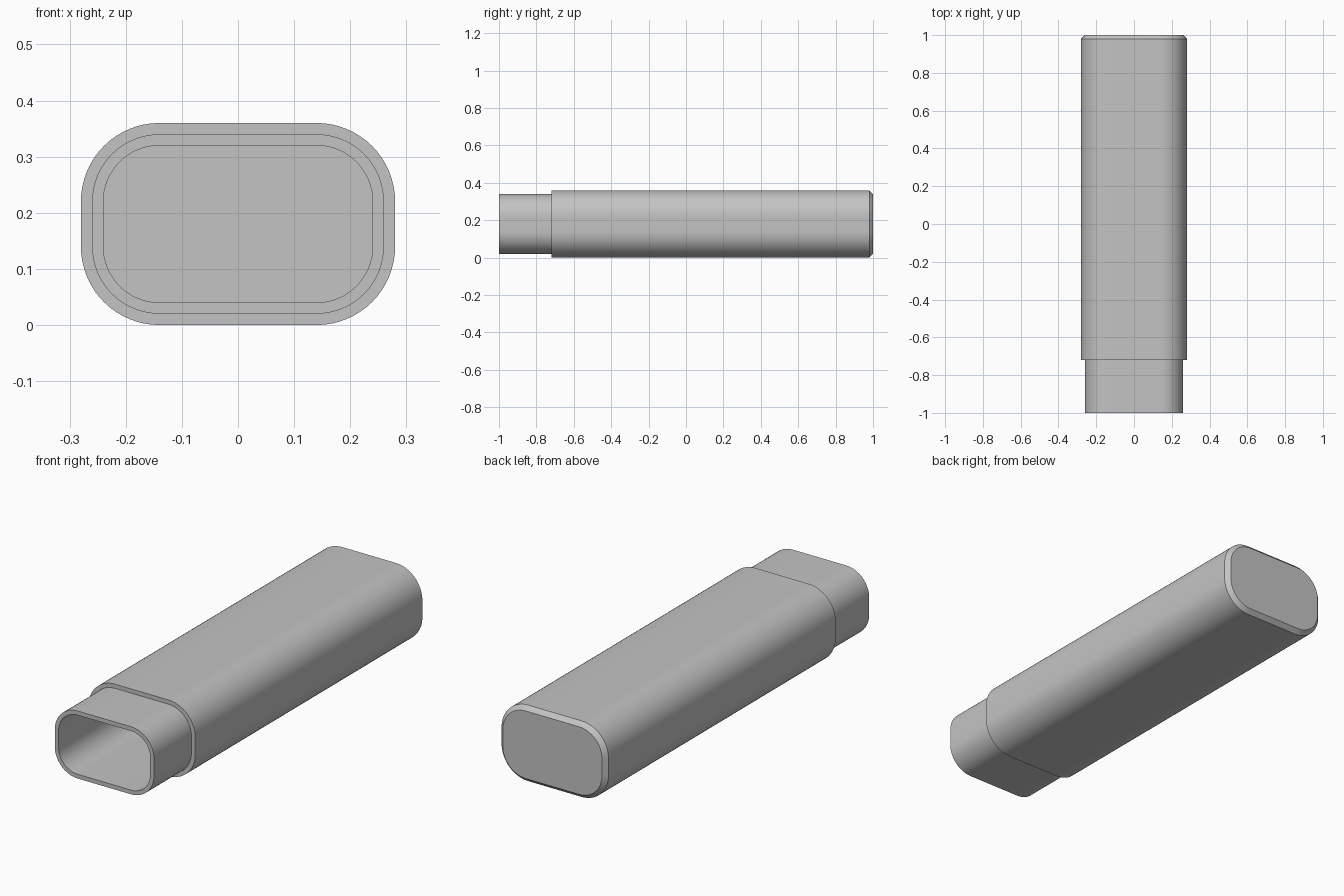
import bpy
import bmesh
from math import cos, sin, pi, radians

# Remove the default cube
cube = bpy.data.objects.get("Cube")
if cube:
    bpy.data.objects.remove(cube, do_unlink=True)

CORNER_X, CORNER_Z = 0.14, 0.04   # shared centres of the rounded corners
MID_Z = 0.18
ARC_STEPS = 16

grey = bpy.data.materials.new("plain grey")
grey.use_nodes = True
colour = (0.55, 0.55, 0.55, 1)
grey.diffuse_color = colour
grey.node_tree.nodes["Principled BSDF"].inputs["Base Color"].default_value = colour


def rounded_loop(bm, radius, y):
    """Ring of vertices around a rounded rectangle at depth y."""
    ring = []
    for quarter, (sx, sz) in enumerate([(1, 1), (-1, 1), (-1, -1), (1, -1)]):
        for i in range(ARC_STEPS + 1):
            a = (quarter + i / ARC_STEPS) * pi / 2
            ring.append(bm.verts.new((sx * CORNER_X + radius * cos(a), y,
                                      MID_Z + sz * CORNER_Z + radius * sin(a))))
    return ring


def loft(name, profile):
    """Sweep (radius, y) steps along the tube and cap both ends."""
    bm = bmesh.new()
    rings = [rounded_loop(bm, r, y) for r, y in profile]
    for a, b in zip(rings, rings[1:]):
        for i in range(len(a)):
            j = (i + 1) % len(a)
            bm.faces.new((a[i], a[j], b[j], b[i]))
    bm.faces.new(rings[0])
    bm.faces.new(rings[-1])
    bmesh.ops.recalc_face_normals(bm, faces=bm.faces)
    mesh = bpy.data.meshes.new(name)
    bm.to_mesh(mesh)
    bm.free()
    mesh.materials.append(grey)
    obj = bpy.data.objects.new(name, mesh)
    bpy.context.collection.objects.link(obj)
    bpy.ops.object.select_all(action="DESELECT")
    obj.select_set(True)
    bpy.context.view_layer.objects.active = obj
    bpy.ops.object.shade_smooth_by_angle(angle=radians(30))
    return obj


# Hollow sleeve: chamfered closed back, stepped neck, open front and inner cavity
loft("hollow_sleeve", [
    (0.12, 1.0),     # back face
    (0.14, 0.98),    # chamfer
    (0.14, -0.72),   # body front
    (0.12, -0.72),   # shoulder
    (0.12, -1.0),    # neck rim, outer
    (0.10, -1.0),    # neck rim, inner
    (0.10, 0.96),    # cavity floor
])
